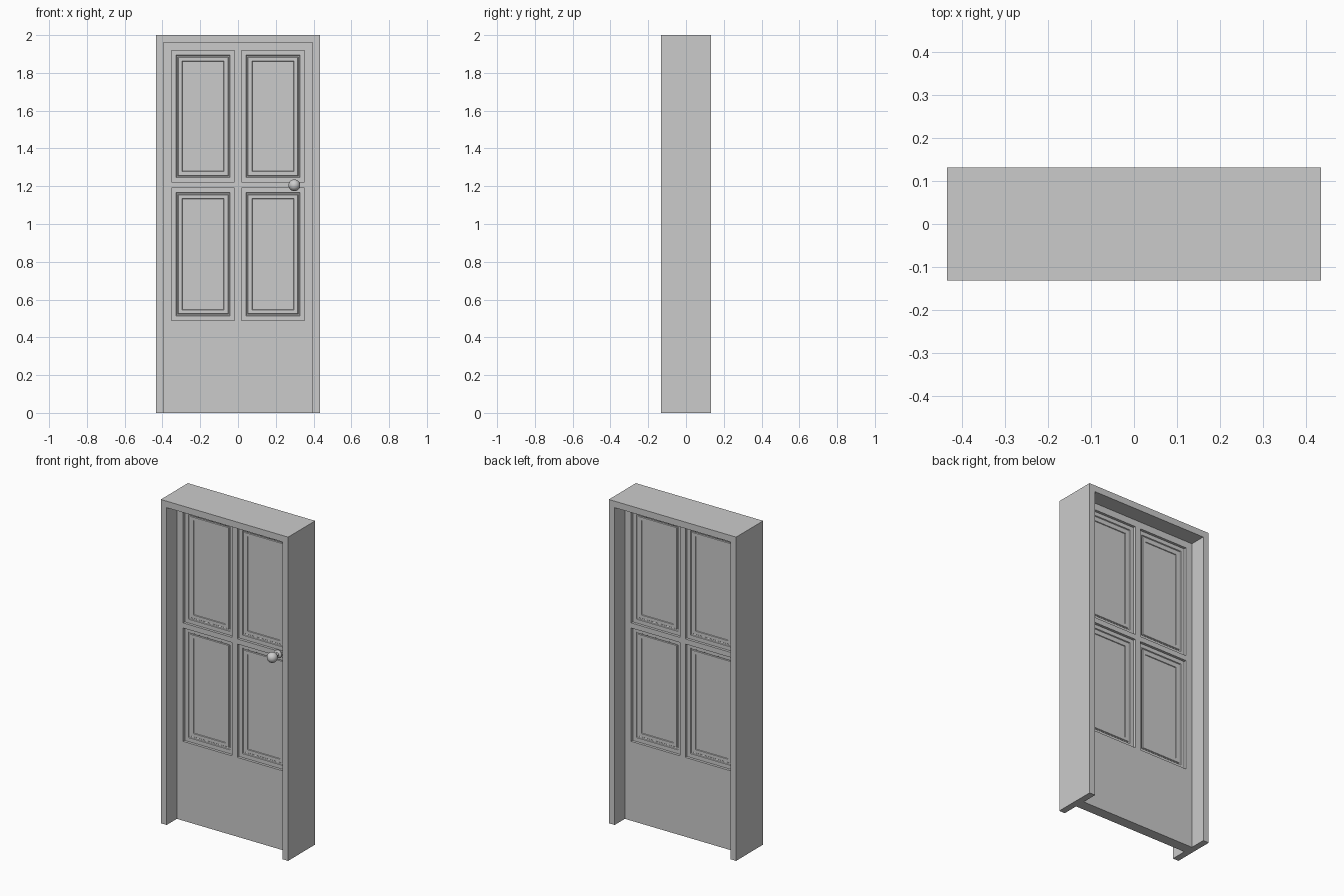
import bpy, bmesh, math
from mathutils import Matrix

if "Cube" in bpy.data.objects:
    bpy.data.objects.remove(bpy.data.objects["Cube"])

W, D, H = 0.435, 0.132, 2.0      # frame half width, half depth, height
IW, IH = 0.395, 1.96             # opening half width, height
T = 0.033                        # door half thickness


def finish(bm, name):
    bmesh.ops.remove_doubles(bm, verts=bm.verts, dist=1e-5)
    bmesh.ops.recalc_face_normals(bm, faces=bm.faces)
    mesh = bpy.data.meshes.new(name)
    bm.to_mesh(mesh)
    bm.free()
    ob = bpy.data.objects.new(name, mesh)
    bpy.context.collection.objects.link(ob)
    return ob


# Door frame: upside-down U profile extruded through its depth
bm = bmesh.new()
profile = [(-W, 0), (-W, H), (W, H), (W, 0), (IW, 0), (IW, IH), (-IW, IH), (-IW, 0)]
face = bm.faces.new([bm.verts.new((x, -D, z)) for x, z in profile])
ext = bmesh.ops.extrude_face_region(bm, geom=[face])["geom"]
bmesh.ops.translate(bm, verts=[v for v in ext if isinstance(v, bmesh.types.BMVert)], vec=(0, 2 * D, 0))
finish(bm, "door_frame")

# Door leaf: grid of cells on both faces, panel cells stepped inwards
xs = [-IW, -0.352, -0.018, 0.018, 0.352, IW]
zs = [0, 0.49, 1.19, 1.222, 1.918, IH]
steps = [(0, 0), (0, 0.016), (0.024, 0.016), (0.027, 0.021), (0.033, 0.023),
         (0.036, 0.019), (0.056, 0.019), (0.058, 0.023), (0.064, 0.023)]  # inset, depth
bm = bmesh.new()


def ring(x0, x1, z0, z1, y, inset=0):
    return [bm.verts.new(p) for p in ((x0 + inset, y, z0 + inset), (x1 - inset, y, z0 + inset),
                                      (x1 - inset, y, z1 - inset), (x0 + inset, y, z1 - inset))]


def bridge(a, b):
    for k in range(4):
        n = (k + 1) % 4
        bm.faces.new((a[k], a[n], b[n], b[k]))


for side in (-1, 1):
    for i in range(5):
        for j in range(5):
            cell = (xs[i], xs[i + 1], zs[j], zs[j + 1])
            if i in (1, 3) and j in (1, 3):
                rings = [ring(*cell, side * (T - d), s) for s, d in steps]
                for a, b in zip(rings, rings[1:]):
                    bridge(a, b)
                bm.faces.new(rings[-1])
            else:
                bm.faces.new(ring(*cell, side * T))
# Leaf edges, split to match the grid
for i in range(5):
    for z in (0, IH):
        bm.faces.new([bm.verts.new(p) for p in ((xs[i], -T, z), (xs[i + 1], -T, z),
                                                (xs[i + 1], T, z), (xs[i], T, z))])
    for x in (-IW, IW):
        bm.faces.new([bm.verts.new(p) for p in ((x, -T, zs[i]), (x, -T, zs[i + 1]),
                                                (x, T, zs[i + 1]), (x, T, zs[i]))])
bmesh.ops.remove_doubles(bm, verts=bm.verts, dist=1e-5)
bmesh.ops.dissolve_limit(bm, angle_limit=0.01, verts=bm.verts, edges=bm.edges)
finish(bm, "door_leaf")

# Door knob: turned profile (radius, distance from door) ending in a ball
R, C = 0.031, 0.058
prof = [(0, -0.002), (0.025, -0.002), (0.025, 0.004), (0.02, 0.008), (0.011, 0.011), (0.011, 0.03)]
prof += [(R * math.sin(a), C - R * math.cos(a))
         for a in (math.radians(22 + k * 158 / 12) for k in range(13))]
bm = bmesh.new()
vs = [bm.verts.new((r, 0, h)) for r, h in prof]
es = [bm.edges.new(p) for p in zip(vs, vs[1:])]
bmesh.ops.spin(bm, geom=vs + es, cent=(0, 0, 0), axis=(0, 0, 1), angle=2 * math.pi, steps=32)
bm.transform(Matrix.Translation((0.298, -T, 1.205)) @ Matrix.Rotation(math.pi / 2, 4, 'X'))
knob = finish(bm, "door_knob")
bpy.context.view_layer.objects.active = knob
knob.select_set(True)
bpy.ops.object.shade_smooth_by_angle(angle=math.radians(35))
